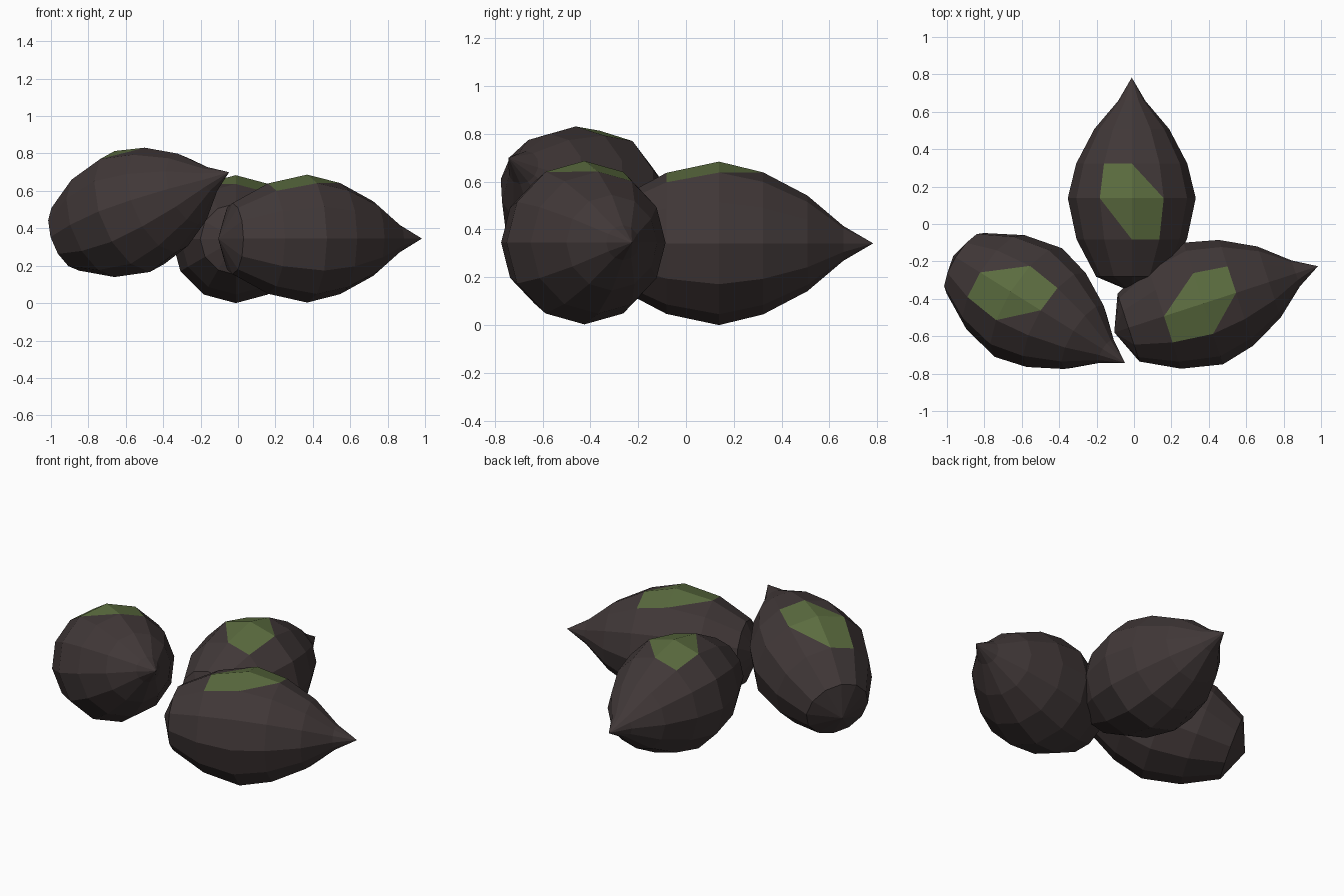
import bpy, bmesh
from math import radians, sin, cos, pi
from mathutils import Matrix

if "Cube" in bpy.data.objects:
    bpy.data.objects.remove(bpy.data.objects["Cube"])


def material(name, rgb):
    m = bpy.data.materials.new(name)
    m.diffuse_color = (*rgb, 1)
    m.use_nodes = True
    m.node_tree.nodes["Principled BSDF"].inputs["Base Color"].default_value = m.diffuse_color
    return m


shell = material("dark_shell", (0.052, 0.039, 0.039))
moss = material("green_patch", (0.105, 0.15, 0.05))

# Pod profile along its axis (offset from widest ring, radius)
BLUNT, TIP = -0.50, 0.645
RINGS = [(-0.42, 0.19), (-0.22, 0.295), (0.0, 0.342),
         (0.185, 0.297), (0.37, 0.20), (0.52, 0.073)]
WIDEST, SIDES = 2, 12


def pod_mesh():
    bm = bmesh.new()
    rings = []
    for y, r in RINGS:
        rings.append([bm.verts.new((r * sin(2 * pi * i / SIDES), y,
                                    r * cos(2 * pi * i / SIDES)))
                      for i in range(SIDES)])
    blunt = bm.verts.new((0, BLUNT, 0))
    tip = bm.verts.new((0, TIP, 0))
    for i in range(SIDES):
        j = (i + 1) % SIDES
        bm.faces.new((blunt, rings[0][j], rings[0][i]))
        bm.faces.new((tip, rings[-1][i], rings[-1][j]))
        for a, b in zip(rings, rings[1:]):
            bm.faces.new((a[i], a[j], b[i]))
            bm.faces.new((a[j], b[j], b[i]))
    # Green patch: the six facets around the top vertex
    for f in rings[WIDEST][0].link_faces:
        f.material_index = 1
    bmesh.ops.recalc_face_normals(bm, faces=bm.faces[:])
    me = bpy.data.meshes.new("pod")
    bm.to_mesh(me)
    bm.free()
    me.materials.append(shell)
    me.materials.append(moss)
    return me


# Three copies: two lying flat, one tilted and resting against them
mesh = pod_mesh()
for name, loc, heading, pitch in [
        ("pod_back", (-0.012, 0.138, 0.342), 0, 0),
        ("pod_right", (0.37, -0.425, 0.345), -72, 0),
        ("pod_left_tilted", (-0.565, -0.42, 0.49), -122, 19)]:
    ob = bpy.data.objects.new(name, mesh)
    bpy.context.collection.objects.link(ob)
    ob.matrix_world = (Matrix.Translation(loc)
                       @ Matrix.Rotation(radians(heading), 4, 'Z')
                       @ Matrix.Rotation(radians(pitch), 4, 'X'))
